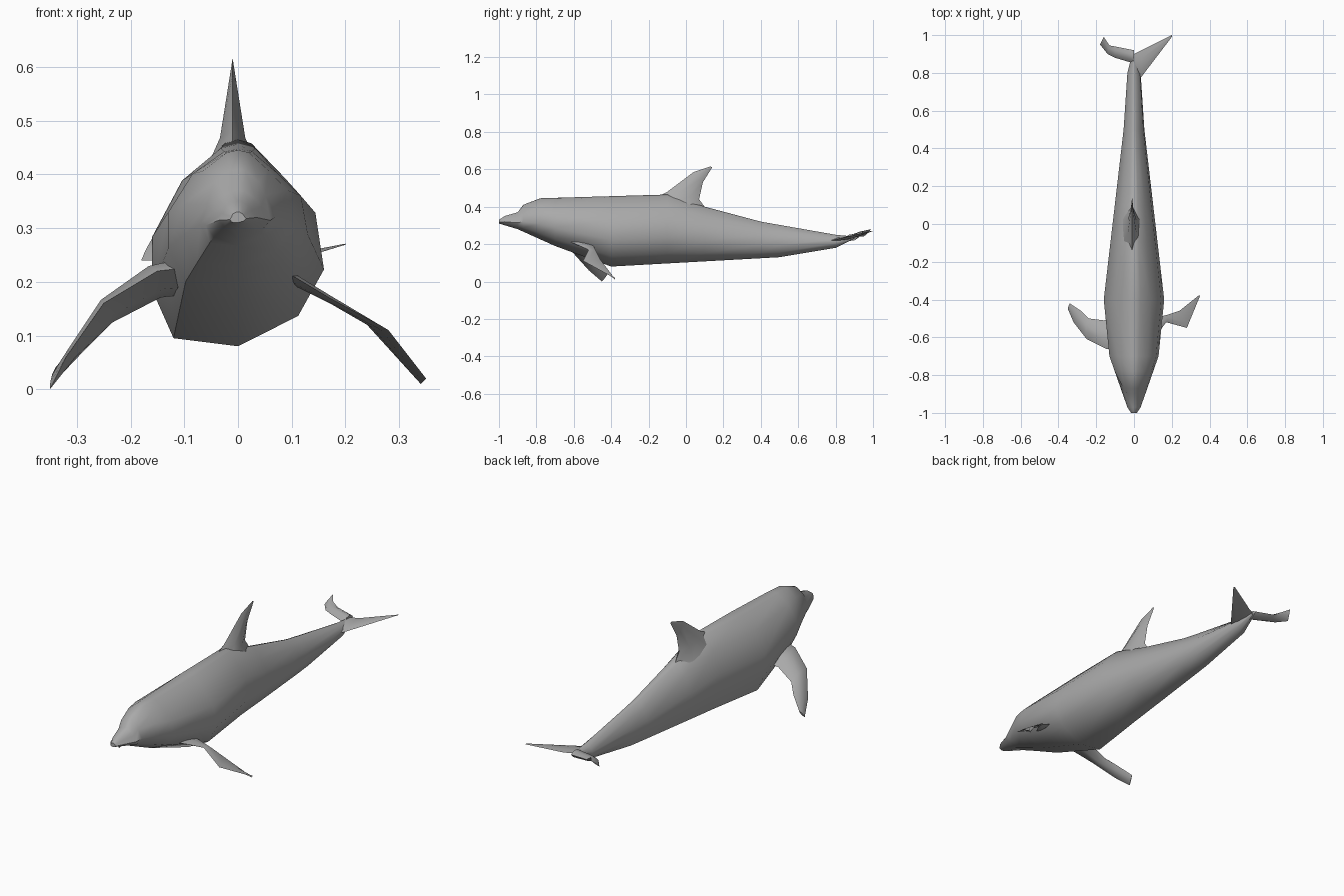
import bpy, bmesh, math
from mathutils import Vector

cube = bpy.data.objects.get("Cube")
if cube:
    bpy.data.objects.remove(cube, do_unlink=True)

skin = bpy.data.materials.new("grey_skin")
skin.use_nodes = True
skin.diffuse_color = (.4, .4, .4, 1)
shader = skin.node_tree.nodes["Principled BSDF"]
shader.inputs["Base Color"].default_value = skin.diffuse_color


def loft(name, rings):
    """Skin a row of closed rings, cap both ends and shade the result."""
    bm = bmesh.new()
    loops = [[bm.verts.new(point) for point in ring] for ring in rings]
    for near, far in zip(loops, loops[1:]):
        for i in range(len(near)):
            bm.faces.new((near[i - 1], near[i], far[i], far[i - 1]))
    bm.faces.new(loops[0])
    bm.faces.new(loops[-1])
    bmesh.ops.recalc_face_normals(bm, faces=bm.faces)
    mesh = bpy.data.meshes.new(name)
    bm.to_mesh(mesh)
    bm.free()
    mesh.materials.append(skin)
    obj = bpy.data.objects.new(name, mesh)
    bpy.context.collection.objects.link(obj)
    bpy.ops.object.select_all(action='DESELECT')
    obj.select_set(True)
    bpy.context.view_layer.objects.active = obj
    bpy.ops.object.shade_smooth_by_angle(angle=math.radians(50))


def sample(curve, y):
    """Value of a piecewise straight curve at a place along the body."""
    for (start, low), (end, high) in zip(curve, curve[1:]):
        if start <= y <= end:
            return low + (high - low) * (y - start) / (end - start)


def fin(name, leading, trailing, root_thickness, taper=1):
    """Blade between two edges, thinning from root to tip."""
    leading = [Vector(point) for point in leading]
    trailing = [Vector(point) for point in trailing]
    span = leading[-1] - leading[0]
    last = len(leading) - 1
    rings = []
    for i, (front, back) in enumerate(zip(leading, trailing)):
        normal = (back - front).cross(span).normalized()
        bulge = normal * root_thickness / 2 * (1.1 - i / last) ** taper
        fore, aft = front.lerp(back, .3), front.lerp(back, .7)
        rings.append([front, fore + bulge, aft + bulge,
                      back, aft - bulge, fore - bulge])
    loft(name, rings)


# Body outlines along y: height of back and belly, half width of flank
back_line = [(-1, .33), (-.97, .35), (-.9, .37), (-.87, .41), (-.78, .445),
             (-.1, .465), (.1, .4), (.4, .32), (.8, .25), (.9, .24)]
belly_line = [(-1, .31), (-.9, .28), (-.7, .19), (-.4, .08), (.5, .13),
              (.8, .18), (.9, .23)]
flank_line = [(-1, .015), (-.97, .035), (-.9, .06), (-.7, .13), (-.4, .16),
              (.5, .055), (.8, .035), (.9, .01)]

# Cross-section of each side, as fractions of half width and height
left_section = [(.7, .15), (1, .38), (.9, .66), (.55, .83), (.2, .98)]
right_section = [(.75, .04), (1, .28), (1, .54), (.65, .82), (.2, .98)]


def body_ring(y):
    low, high = sample(belly_line, y), sample(back_line, y)
    width = sample(flank_line, y)

    def side(section, sign):
        points = [Vector((sign * across * width, y, low + up * (high - low)))
                  for across, up in section]
        # The beak is pinched in along the mouth
        if y < -.85:
            points[2].x *= .8
        return points

    bottom, top = Vector((0, y, low)), Vector((0, y, high))
    return [bottom] + side(left_section, 1) + [top] + side(right_section, -1)[::-1]


stations = {y for line in (back_line, belly_line, flank_line) for y, value in line}
loft("body", [body_ring(y) for y in sorted(stations)])

# Dorsal fin, swept back and slightly off centre
offset = -.01
fin("dorsal_fin",
    leading=[(offset, -.2, .43), (offset, -.1, .48), (offset, .04, .585),
             (offset, .13, .615)],
    trailing=[(offset, .12, .37), (offset, .07, .44), (offset, .09, .53),
              (offset, .14, .61)],
    root_thickness=.08, taper=2)

# Flippers: the right one is thick, the left one a thin blade on a narrow neck
fin("right_flipper",
    leading=[(-.06, -.68, .23), (-.15, -.66, .22), (-.25, -.61, .16),
             (-.32, -.52, .06), (-.35, -.45, 0)],
    trailing=[(-.06, -.5, .2), (-.16, -.51, .18), (-.24, -.5, .13),
              (-.28, -.46, .09), (-.34, -.42, .04)],
    root_thickness=.06)
fin("left_flipper",
    leading=[(.07, -.66, .23), (.17, -.52, .17), (.28, -.55, .11), (.35, -.38, .02)],
    trailing=[(.1, -.5, .2), (.18, -.48, .16), (.24, -.46, .12), (.34, -.38, .01)],
    root_thickness=.015)

# Tail flukes: the left one sweeps to a point, the right one is narrow and curled
fin("left_fluke",
    leading=[(0, .75, .22), (.04, .78, .22), (.2, .99, .27)],
    trailing=[(0, .9, .24), (.04, .92, .24), (.2, 1, .27)],
    root_thickness=.02)
fin("right_fluke",
    leading=[(0, .85, .23), (-.1, .88, .24), (-.14, .9, .24), (-.18, .95, .24)],
    trailing=[(0, .92, .24), (-.1, .94, .25), (-.13, .945, .27), (-.16, .99, .28)],
    root_thickness=.03)
